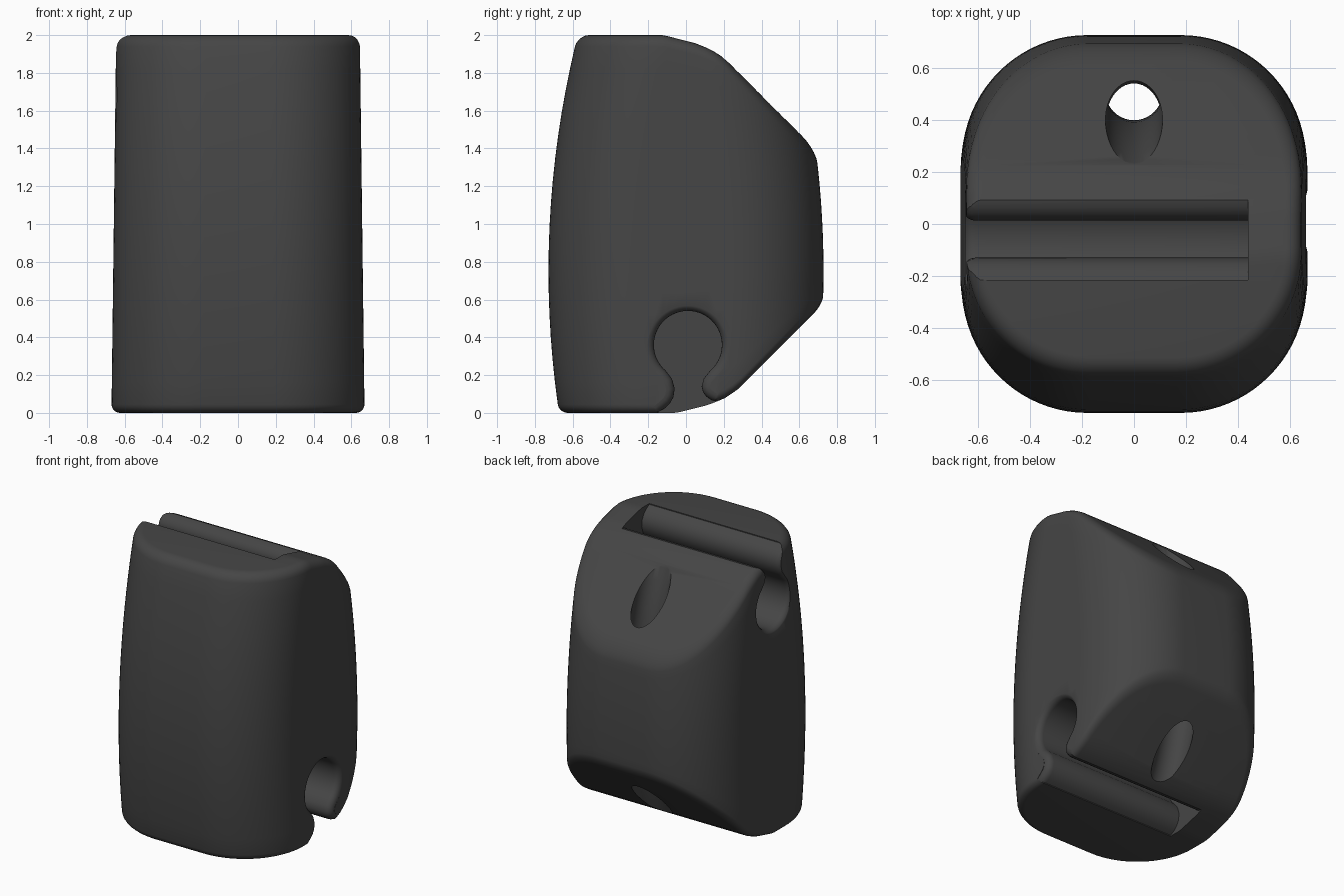
import bpy, bmesh
from math import sin, cos, pi
from mathutils import Vector

if "Cube" in bpy.data.objects:
    bpy.data.objects.remove(bpy.data.objects["Cube"])

SHIFT = 0.07  # the underside is the top turned over and moved back by this much
TOP = [(-2, 2), (-0.12, 2), (0.05, 1.957), (0.13, 1.925), (0.2, 1.88), (2, 0.08)]


def top_z(y):
    for (y0, z0), (y1, z1) in zip(TOP, TOP[1:]):
        if y <= y1:
            return z0 + (z1 - z0) * (y - y0) / (y1 - y0)


def bottom_z(y):
    return 2 - top_z(y - SHIFT)


def half_outline(z, inset):
    """Right half of the rounded section at height z, from front to back."""
    w = 0.67 - 0.0125 * z - inset
    d = 0.728 - 0.099 * (z - 0.75) ** 2 - inset
    r = 0.48 - inset
    arc = [(w - r + r * sin(a), d - r + r * cos(a))
           for a in (pi / 2 * i / 20 for i in range(21))]
    front = [(x, -y) for x, y in arc]
    flat = d - r
    side = [(w, -flat + 2 * flat * i / 12) for i in range(1, 12)]
    return front + side + arc[::-1]


def make_object(name, rings, caps):
    """Skin closed rings of points; caps lists faces by index in a ring."""
    bm = bmesh.new()
    loops = [[bm.verts.new(p) for p in ring] for ring in rings]
    n = len(loops[0])
    for a, b in zip(loops, loops[1:]):
        for i in range(n):
            j = (i + 1) % n
            bm.faces.new((a[i], a[j], b[j], b[i]))
    for face in caps:
        bm.faces.new([loops[0][i] for i in reversed(face)])
        bm.faces.new([loops[-1][i] for i in face])
    bmesh.ops.recalc_face_normals(bm, faces=bm.faces[:])
    mesh = bpy.data.meshes.new(name)
    bm.to_mesh(mesh)
    bm.free()
    ob = bpy.data.objects.new(name, mesh)
    bpy.context.collection.objects.link(ob)
    return ob


# Body: every column runs from the bottom profile to the top profile,
# with small fillets at both ends
RB, RT = 0.045, 0.06
angles = [pi / 2 * i / 5 for i in range(6)]
stations = [(0, RB * (1 - sin(a)), RB * (1 - cos(a))) for a in angles]
stations += [(i / 16, 0, RB * (1 - i / 16) - RT * i / 16) for i in range(1, 16)]
stations += [(1, RT * (1 - sin(a)), -RT * (1 - cos(a))) for a in angles[::-1]]

rings = []
half = len(half_outline(1, 0))
for t, inset, offset in stations:
    right = []
    for k in range(half):
        z = 1.0
        for _ in range(10):
            x, y = half_outline(z, inset)[k]
            z = (1 - t) * bottom_z(y) + t * top_z(y) + offset
        right.append((x, y, z))
    rings.append(right + [(-x, y, z) for x, y, z in reversed(right)])
strips = [(k, k + 1, 2 * half - 2 - k, 2 * half - 1 - k) for k in range(half - 1)]
body = make_object("body", rings, strips)

# Keyhole slot section: round channel, narrow neck and rounded lips
left_lip = [(-0.145, -0.1), (-0.145, 0.006), (-0.115, 0.022), (-0.085, 0.05),
            (-0.066, 0.085), (-0.06, 0.13), (-0.075, 0.182)]
right_lip = [(0.094, 0.182), (0.083, 0.14), (0.09, 0.11), (0.108, 0.086),
             (0.135, 0.067), (0.165, 0.06), (0.165, -0.1)]
channel = [(0.01 + 0.18 * sin(a), 0.36 + 0.18 * cos(a))
           for a in (-2.43 + 4.86 * i / 40 for i in range(41))]
section = [Vector(p) for p in left_lip + channel + right_lip]


def grow(points, amount):
    """Move a clockwise section outwards along its normals."""
    out = []
    for i, p in enumerate(points):
        a = points[max(i - 1, 0)]
        b = points[min(i + 1, len(points) - 1)]
        t = (b - a).normalized()
        out.append(p + Vector((-t.y, t.x)) * amount)
    return out


# Slot cutters flare where they leave the side of the body
FILLET, SIDE = 0.045, 0.667
steps = [(-0.43, 0)]
steps += [(SIDE - FILLET * (1 - sin(a)), FILLET * (1 - cos(a))) for a in angles]
steps += [(0.8, FILLET)]
slot = [[(x, p.x, p.y) for p in grow(section, g)] for x, g in steps]
slot_top = [[(0.01 - x, y - SHIFT, 2 - z) for x, y, z in ring] for ring in slot]
cap = [tuple(range(len(section)))]
cutters = [make_object("bottom_slot_cutter", slot, cap),
           make_object("top_slot_cutter", slot_top, cap)]

# Bowed cord hole between the two slanted faces
hole = []
for i in range(25):
    z = 2 * i / 24
    y = 0.51 - 0.11 * ((z - 0.98) / 0.7) ** 2
    hole.append([(0.11 * cos(2 * pi * k / 40), y + 0.11 * sin(2 * pi * k / 40), z)
                 for k in range(40)])
cutters.append(make_object("cord_hole_cutter", hole, [tuple(range(40))]))

# Cut the openings
bpy.context.view_layer.objects.active = body
body.select_set(True)
for cutter in cutters:
    cutter.hide_render = True
    mod = body.modifiers.new(cutter.name, "BOOLEAN")
    mod.operation = "DIFFERENCE"
    mod.solver = "EXACT"
    mod.object = cutter
    bpy.ops.object.modifier_apply(modifier=mod.name)
    bpy.data.objects.remove(cutter)
bpy.ops.object.shade_smooth_by_angle(angle=0.6)

# Dark plastic
plastic = bpy.data.materials.new("dark_plastic")
plastic.diffuse_color = (0.06, 0.06, 0.06, 1)
plastic.use_nodes = True
plastic.node_tree.nodes["Principled BSDF"].inputs["Base Color"].default_value = plastic.diffuse_color
body.data.materials.clear()
body.data.materials.append(plastic)
